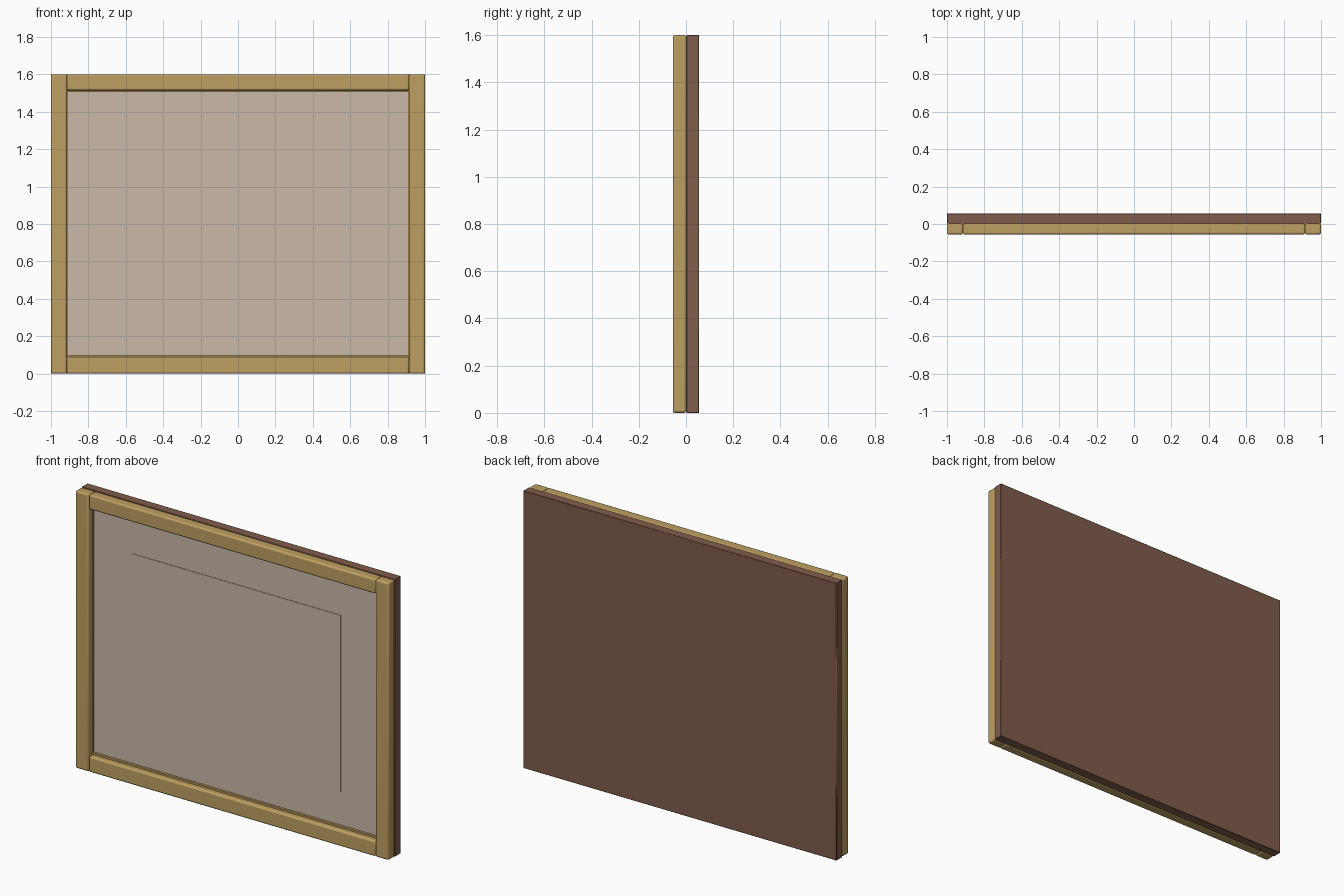
import bpy
import math

cube = bpy.data.objects.get("Cube")
if cube:
    bpy.data.objects.remove(cube, do_unlink=True)


def material(name, rgb):
    mat = bpy.data.materials.new(name)
    mat.use_nodes = True
    mat.diffuse_color = (*rgb, 1)
    mat.node_tree.nodes["Principled BSDF"].inputs["Base Color"].default_value = (*rgb, 1)
    return mat


golden_wood = material("golden_wood", (0.515, 0.347, 0.122))
brown_board = material("brown_board", (0.216, 0.109, 0.072))
cream_paper = material("cream_paper", (0.591, 0.491, 0.392))


def box(name, x, y, z, mat, bevel=0, segments=3):
    """Box given by its (min, max) range on each axis, with optional rounded edges."""
    ranges = (x, y, z)
    bpy.ops.mesh.primitive_cube_add(size=1, location=[(a + b) / 2 for a, b in ranges])
    obj = bpy.context.object
    obj.name = name
    obj.scale = [b - a for a, b in ranges]
    bpy.ops.object.transform_apply(location=False, rotation=False, scale=True)
    obj.data.materials.append(mat)
    if bevel:
        mod = obj.modifiers.new("rounded_edges", "BEVEL")
        mod.width = bevel
        mod.segments = segments
        bpy.ops.object.shade_smooth_by_angle(angle=math.radians(35))
    return obj


HEIGHT = 1.6
FRONT, JOINT, BACK = -0.056, 0.002, 0.056
INNER = 0.915     # inner edge of the stiles
RAIL = 0.09       # height of the rails
LIP = 0.01        # width of the stepped inner lip

# Backing board
box("backing_board", (-1, 1), (JOINT, BACK), (0, HEIGHT), brown_board, 0.002, 1)

# Side stiles, with the slim lip on their inner edge
for side, sign in (("left", 1), ("right", -1)):
    box(side + "_stile", sorted((sign * INNER, sign)), (FRONT, JOINT), (0, HEIGHT),
        golden_wood, 0.01)
    box(side + "_lip", sorted((sign * (INNER - 0.005), sign * INNER)), (-0.02, JOINT),
        (RAIL, HEIGHT - RAIL), golden_wood)

# Top and bottom rails with their lips
for name, z, lip_z in (
    ("bottom", (0, RAIL), (RAIL, RAIL + LIP)),
    ("top", (HEIGHT - RAIL + 0.005, HEIGHT), (HEIGHT - RAIL - 0.005, HEIGHT - RAIL + 0.005)),
):
    box(name + "_rail", (-INNER, INNER), (FRONT, JOINT), z, golden_wood, 0.01)
    box(name + "_lip", (-INNER, INNER), (-0.025, JOINT), lip_z, golden_wood)

# Mat board and the thin sheet mounted on it
box("mat_board", (-INNER, INNER), (-0.012, JOINT), (RAIL, HEIGHT - RAIL), cream_paper)
box("picture_sheet", (-0.665, 0.665), (-0.015, -0.011), (0.29, 1.31), cream_paper)
